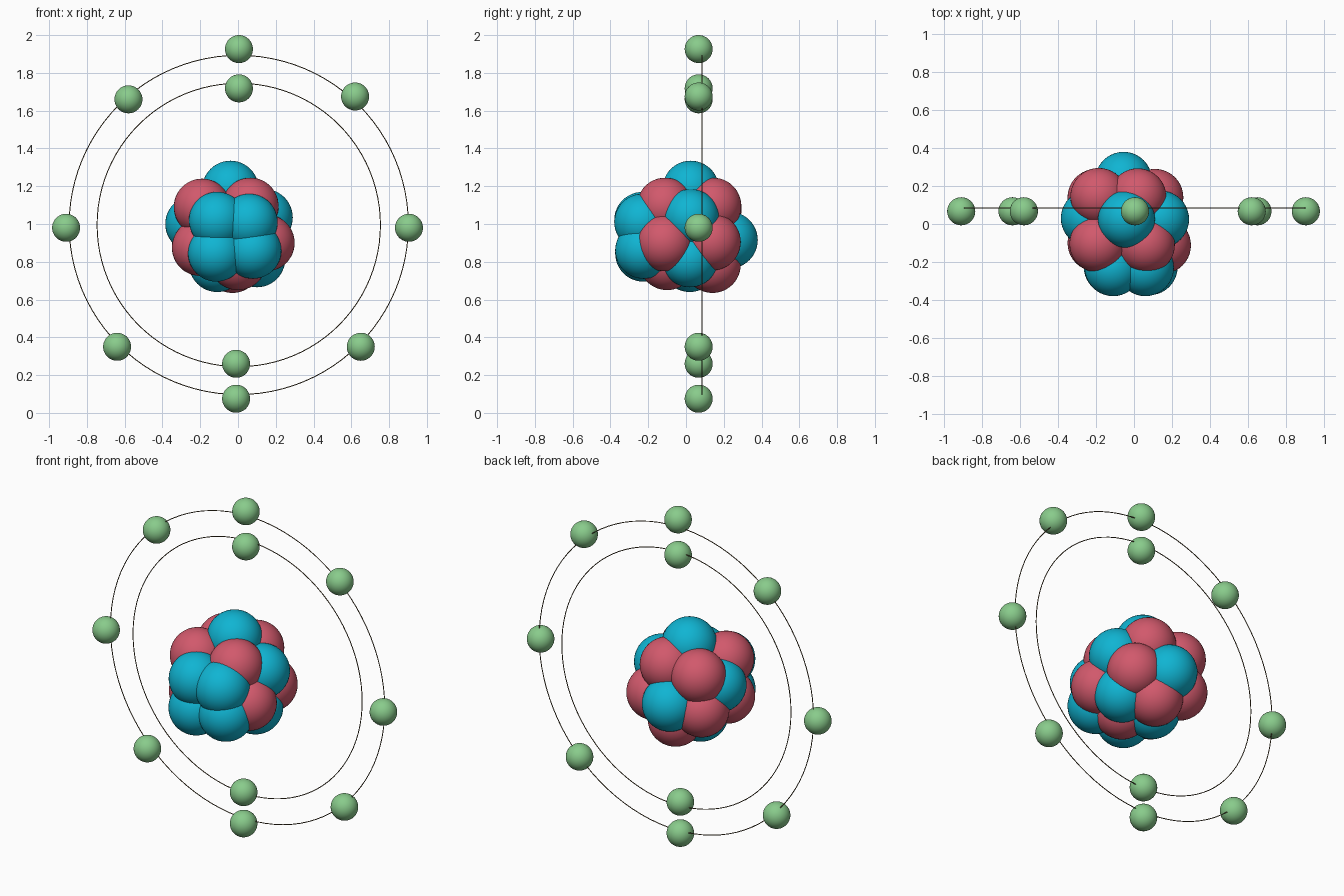
import bpy

cube = bpy.data.objects.get("Cube")
if cube:
    bpy.data.objects.remove(cube, do_unlink=True)


def material(name, rgb):
    m = bpy.data.materials.new(name)
    m.use_nodes = True
    color = (*rgb, 1)
    m.diffuse_color = color
    m.node_tree.nodes["Principled BSDF"].inputs["Base Color"].default_value = color
    return m


blue = material("cyan_blue", (0.005, 0.46, 0.65))
red = material("rose_red", (0.64, 0.10, 0.15))
green = material("soft_green", (0.25, 0.60, 0.26))
brown = material("dark_brown", (0.13, 0.09, 0.04))


def finish(name, mat):
    ob = bpy.context.object
    ob.name = name
    ob.data.materials.append(mat)
    bpy.ops.object.shade_smooth()


def balls(name, centers, radius, mat):
    for i, c in enumerate(centers):
        bpy.ops.mesh.primitive_uv_sphere_add(segments=40, ring_count=24, radius=radius, location=c)
        finish(f"{name}_{i + 1}", mat)


# Nucleus: two kinds of tightly packed balls
neutrons = [
    (-0.04, 0.025, 1.185),
    (-0.11, -0.23, 1.02), (0.06, -0.23, 1.01),
    (-0.115, -0.225, 0.845), (0.08, -0.225, 0.86),
    (0.14, 0.025, 1.035), (-0.235, 0.03, 1.0),
    (0.1, 0.02, 0.815), (-0.11, 0.02, 0.79),
    (-0.055, 0.23, 0.915),
]
protons = [
    (-0.19, -0.105, 1.09), (0.065, -0.11, 1.095),
    (-0.185, 0.145, 1.08), (0.02, 0.143, 1.095),
    (0.15, -0.112, 0.9), (-0.2, -0.1, 0.875),
    (0.11, 0.14, 0.905), (-0.2, 0.14, 0.885),
    (-0.03, 0.14, 0.785), (0.0, -0.1, 0.8),
]
balls("neutron", neutrons, 0.15, blue)
balls("proton", protons, 0.15, red)

# Electrons on the two orbits
spots = [
    (0.005, 1.926), (0.005, 1.718), (-0.58, 1.66), (0.62, 1.675),
    (-0.91, 0.98), (0.905, 0.98), (-0.64, 0.35), (0.65, 0.35),
    (-0.01, 0.26), (-0.01, 0.075),
]
balls("electron", [(x, 0.067, z) for x, z in spots], 0.074, green)

# Thin orbit rings standing upright
for name, radius in (("inner_orbit", 0.75), ("outer_orbit", 0.898)):
    bpy.ops.mesh.primitive_torus_add(
        major_radius=radius, minor_radius=0.0025, major_segments=96, minor_segments=8,
        location=(0.004, 0.084, 0.995), rotation=(1.5708, 0, 0))
    finish(name, brown)
